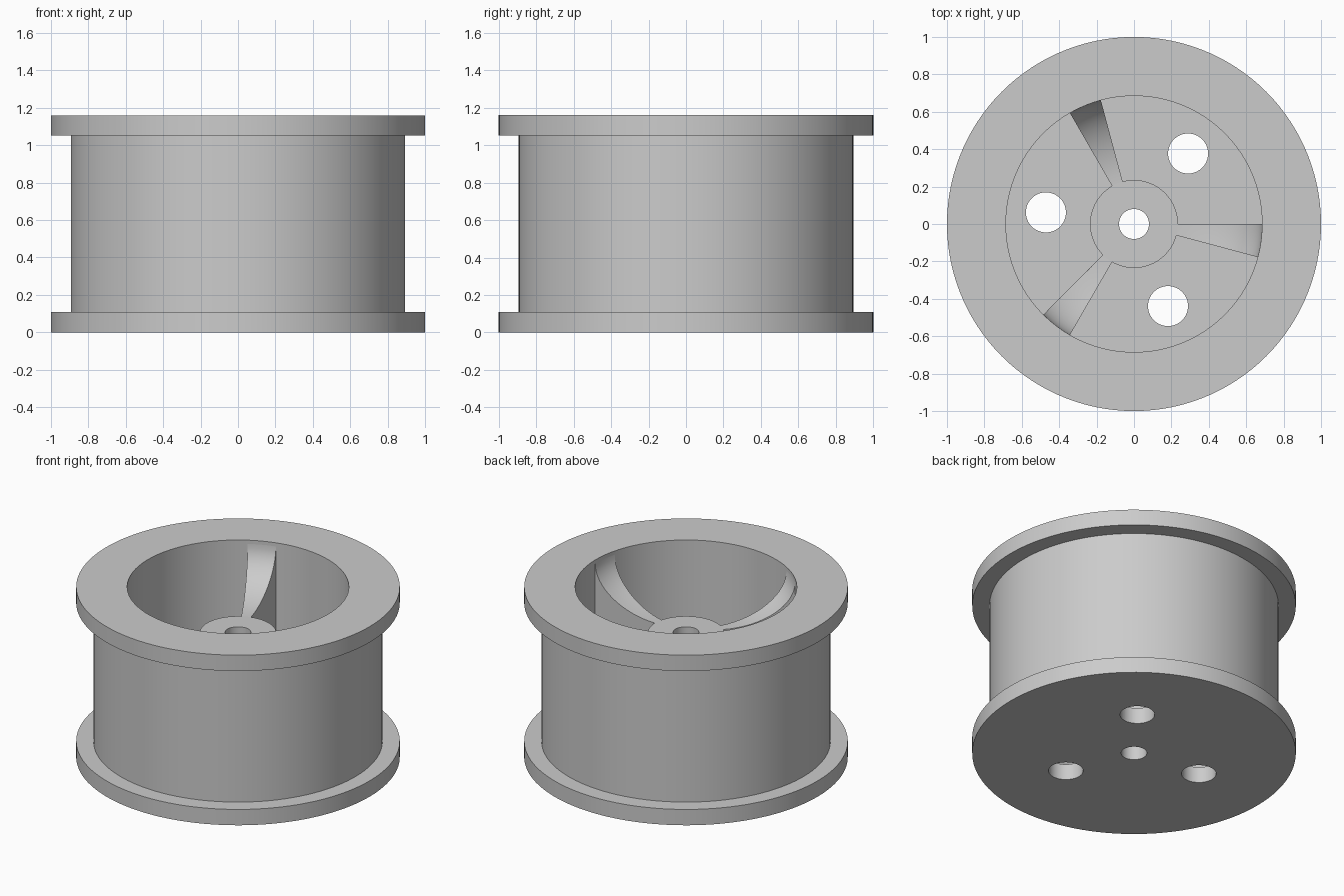
import bpy, bmesh
from math import cos, sin, pi, radians

cube = bpy.data.objects.get("Cube")
if cube:
    bpy.data.objects.remove(cube, do_unlink=True)

STEP = 3                       # degrees per facet
HEIGHT, FLANGE = 1.16, 0.108
DRUM, BORE, HUB, AXLE = 0.893, 0.685, 0.235, 0.08
HUB_TOP, SPOKE_TOP = 0.85, 1.135

grey = bpy.data.materials.new("plain grey")
grey.use_nodes = True
grey.diffuse_color = (0.6, 0.6, 0.6, 1)
grey.node_tree.nodes["Principled BSDF"].inputs["Base Color"].default_value = (0.6, 0.6, 0.6, 1)


def lathe(name, profile, start=0, sweep=360):
    """Turn a closed (radius, z) outline about z; partial sweeps get end caps."""
    bm = bmesh.new()
    full = sweep == 360
    steps = sweep // STEP
    rings = []
    for i in range(steps if full else steps + 1):
        a = radians(start + i * STEP)
        rings.append([bm.verts.new((r * cos(a), r * sin(a), z)) for r, z in profile])
    n = len(profile)
    for i in range(steps):
        p, q = rings[i], rings[(i + 1) % len(rings)]
        for j in range(n):
            k = (j + 1) % n
            bm.faces.new((p[j], q[j], q[k], p[k]))
    if not full:
        bm.faces.new(rings[0])
        bm.faces.new(rings[-1])
    bmesh.ops.recalc_face_normals(bm, faces=bm.faces)
    mesh = bpy.data.meshes.new(name)
    bm.to_mesh(mesh)
    bm.free()
    mesh.materials.append(grey)
    obj = bpy.data.objects.new(name, mesh)
    bpy.context.collection.objects.link(obj)
    return obj


def activate(obj):
    bpy.ops.object.select_all(action='DESELECT')
    obj.select_set(True)
    bpy.context.view_layer.objects.active = obj


# Flanged drum with open bore, floor, hub and axle hole
drum = lathe("flanged_drum", [
    (AXLE, 0), (1, 0), (1, FLANGE), (DRUM, FLANGE),
    (DRUM, HEIGHT - FLANGE), (1, HEIGHT - FLANGE), (1, HEIGHT), (BORE, HEIGHT),
    (BORE, FLANGE), (HUB, FLANGE), (HUB, HUB_TOP), (AXLE, HUB_TOP)])

# Three round holes through the floor
for i in range(3):
    a = radians(52.5 + 120 * i)
    bpy.ops.mesh.primitive_cylinder_add(vertices=64, radius=0.107, depth=0.4,
                                        location=(0.475 * cos(a), 0.475 * sin(a), 0.05))
    cutter = bpy.context.object
    cutter.name = "hole_cutter"
    cutter.hide_render = True
    activate(drum)
    mod = drum.modifiers.new("hole", 'BOOLEAN')
    mod.operation, mod.solver, mod.object = 'DIFFERENCE', 'EXACT', cutter
    bpy.ops.object.modifier_apply(modifier=mod.name)
    bpy.data.objects.remove(cutter, do_unlink=True)

# Three wedge spokes sweeping up in a concave curve from hub to bore wall
curve = []
for i in range(17):
    t = i / 16 * pi / 2
    curve.append((HUB + (BORE - HUB) * sin(t), SPOKE_TOP - (SPOKE_TOP - HUB_TOP) * cos(t)))
outline = curve + [(BORE, FLANGE), (HUB, FLANGE)]
spokes = [lathe("spoke_%d" % (i + 1), outline, 105 + 120 * i, 15) for i in range(3)]

for obj in [drum] + spokes:
    activate(obj)
    bpy.ops.object.shade_smooth_by_angle(angle=radians(30))
